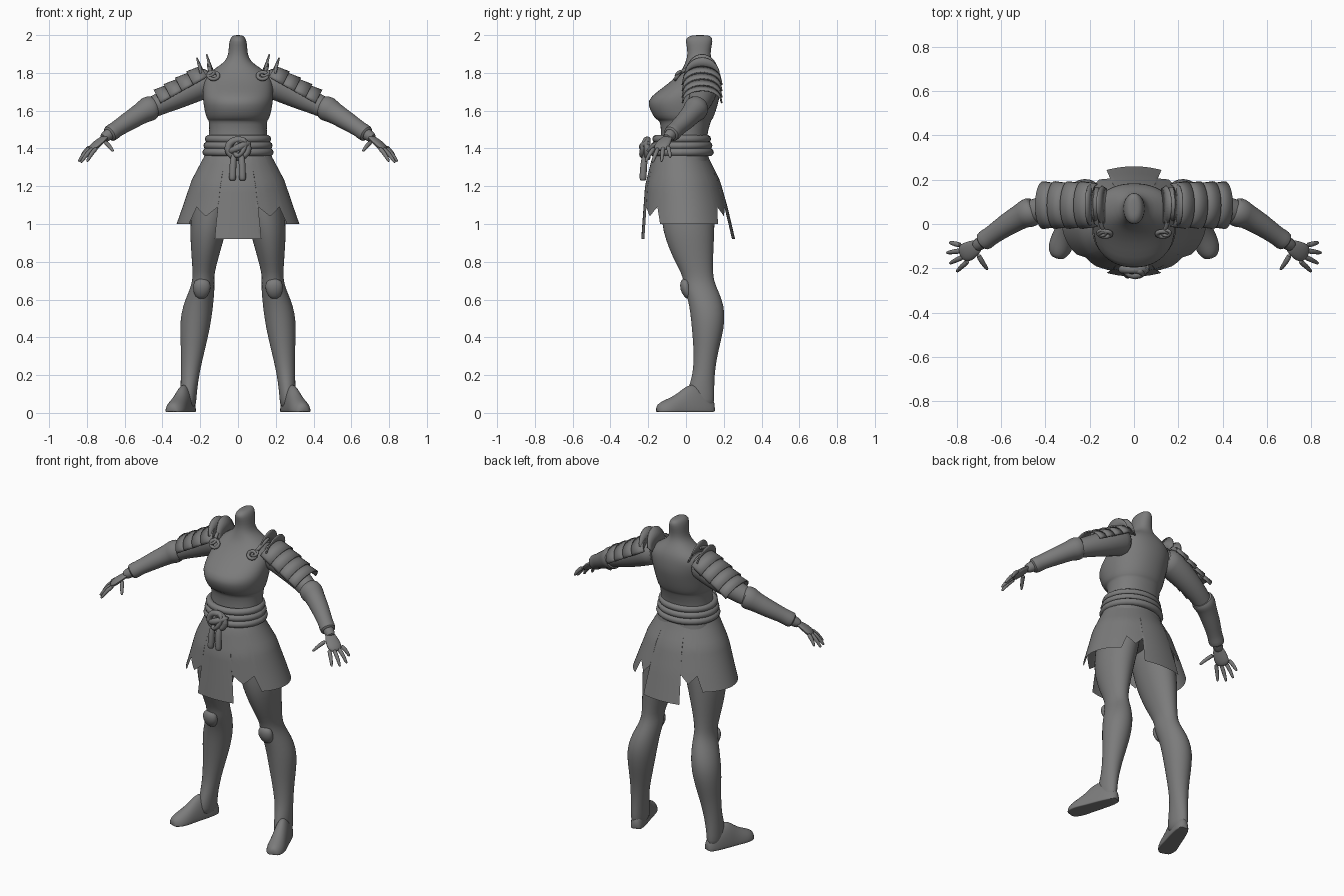
import bpy, bmesh, math
from mathutils import Vector

grey = bpy.data.materials.new("plain_grey")
grey.diffuse_color = (0.2, 0.2, 0.2, 1)


def grid(name, rings, closed=True, caps=True, subsurf=0, thick=0, angle=40):
    """Skin a list of equal-length point rings."""
    bm = bmesh.new()
    vs = [[bm.verts.new(p) for p in r] for r in rings]
    n = len(rings[0])
    for a, b in zip(vs, vs[1:]):
        for i in range(n if closed else n - 1):
            j = (i + 1) % n
            bm.faces.new((a[i], a[j], b[j], b[i]))
    if caps and closed:
        bm.faces.new(vs[0])
        bm.faces.new(vs[-1])
    bmesh.ops.recalc_face_normals(bm, faces=bm.faces)
    me = bpy.data.meshes.new(name)
    bm.to_mesh(me)
    bm.free()
    ob = bpy.data.objects.new(name, me)
    bpy.context.collection.objects.link(ob)
    me.materials.append(grey)
    bpy.context.view_layer.objects.active = ob
    ob.select_set(True)
    bpy.ops.object.shade_smooth_by_angle(angle=math.radians(angle))
    ob.select_set(False)
    if thick:
        ob.modifiers.new("thickness", 'SOLIDIFY').thickness = thick
    if subsurf:
        m = ob.modifiers.new("smooth", 'SUBSURF')
        m.levels = m.render_levels = subsurf
    return ob


def sections(name, rows, s=1, n=20, power=1.0):
    """Loft horizontal rounded sections given as (z, x0, x1, y0, y1)."""
    rings = []
    for z, x0, x1, y0, y1 in rows:
        ring = []
        for i in range(n):
            t = math.tau * i / n
            c, d = math.cos(t), math.sin(t)
            c = math.copysign(abs(c) ** power, c)
            d = math.copysign(abs(d) ** power, d)
            ring.append((s * ((x0 + x1) / 2 + (x1 - x0) / 2 * c),
                         (y0 + y1) / 2 + (y1 - y0) / 2 * d, z))
        rings.append(ring)
    return grid(name, rings, subsurf=1, angle=80)


def tube(name, pts, s=1, flat=1.0, n=12, subsurf=1):
    """Round tube through (x, y, z, radius); flat squashes it vertically."""
    ps = [Vector((s * p[0], p[1], p[2])) for p in pts]
    rings = []
    for k, p in enumerate(ps):
        d = (ps[min(k + 1, len(ps) - 1)] - ps[max(k - 1, 0)]).normalized()
        ref = Vector((0, 0, 1)) if abs(d.z) < 0.9 else Vector((0, 1, 0))
        side = d.cross(ref).normalized()
        up = side.cross(d)
        rings.append([p + pts[k][3] * (side * math.cos(math.tau * i / n)
                      + up * flat * math.sin(math.tau * i / n)) for i in range(n)])
    return grid(name, rings, subsurf=subsurf, angle=60)


def loop(name, c, rx, ry, rz, r, phase=0, n=32):
    """Closed rope ring: rx and ry across, rz lets it stand upright."""
    rings = []
    for k in range(n + 1):
        t = math.tau * k / n
        p = Vector(c) + Vector((rx * math.cos(t), ry * math.sin(t), rz * math.sin(t + phase)))
        out = Vector((rx * math.cos(t), ry * math.sin(t), rz * math.sin(t + phase))).normalized()
        tan = Vector((-rx * math.sin(t), ry * math.cos(t), rz * math.cos(t + phase))).normalized()
        nrm = tan.cross(out).normalized()
        rings.append([p + r * (out * math.cos(math.tau * i / 10)
                      + nrm * math.sin(math.tau * i / 10)) for i in range(10)])
    return grid(name, rings, caps=False)


def arc_band(name, s, a, b, span, up):
    """Curved plate between arcs a and b, each (x, y, z, half width, rise)."""
    rings = []
    for x, y, z, w, h in (a, b):
        ring = []
        for i in range(17):
            t = math.radians(-span + 2 * span * i / 16)
            ring.append((s * (x + up[0] * h * math.cos(t)), y + w * math.sin(t),
                         z + up[1] * h * math.cos(t)))
        rings.append(ring)
    return grid(name, rings, closed=False, thick=0.008)


def lerp(table, v):
    for (a, p), (b, q) in zip(table, table[1:]):
        if a <= v <= b:
            return p + (q - p) * (v - a) / (b - a)
    return table[0][1] if v < table[0][0] else table[-1][1]


# Torso with neck stump and wrapped chest
torso = [(1.12, .17, -.10, .13), (1.25, .20, -.13, .15), (1.38, .165, -.145, .11),
         (1.47, .152, -.13, .11), (1.535, .154, -.137, .13), (1.55, .157, -.145, .135),
         (1.556, .166, -.165, .143), (1.60, .178, -.19, .16), (1.655, .187, -.208, .175),
         (1.70, .187, -.155, .185), (1.75, .185, -.085, .185), (1.79, .17, -.045, .18),
         (1.825, .12, -.015, .165), (1.86, .066, -.002, .14), (1.90, .05, .01, .127),
         (1.95, .049, .002, .138), (1.98, .042, -.005, .142), (1.995, .03, .02, .13),
         (2.0, .015, .04, .11)]
sections("torso", [(z, -x, x, a, b) for z, x, a, b in torso], n=28, power=0.92)

# Skirt with stepped hem: long front and back panels, shorter side panels
hem = [(0, .92), (21, .92), (21.4, 1.09), (33, 1.04), (48, 1.09), (53, 1.0), (134, 1.0),
       (139, 1.09), (150, 1.04), (158.6, 1.09), (159, .92), (180, .92)]
half_w = [(.92, .345), (1.0, .325), (1.1, .29), (1.233, .245), (1.365, .175), (1.41, .158)]
front_y = [(.92, -.237), (1.2, -.217), (1.35, -.18), (1.41, -.145)]
back_y = [(.92, .26), (1.09, .22), (1.23, .18), (1.35, .12), (1.41, .10)]
angles = sorted(set([h[0] for h in hem] + list(range(0, 181, 6))))
angles += [360 - a for a in reversed(angles[1:-1])]
rows = []
for k in range(15):
    ring = []
    for a in angles:
        z = 1.41 + (lerp(hem, min(a, 360 - a)) - 1.41) * k / 14
        t = math.radians(a)
        f, b = lerp(front_y, z), lerp(back_y, z)
        ring.append((lerp(half_w, z) * math.sin(t),
                     (f + b) / 2 - (b - f) / 2 * math.cos(t), z))
    rows.append(ring)
grid("skirt", rows, caps=False)

# Rope belt, front knot and hanging tails
for z, w in ((1.45, .155), (1.415, .162), (1.38, .168)):
    loop("belt_coil", (0, -.023, z), w, .135 + (1.45 - z) * .2, 0, .021)
loop("knot_ring", (0, -.205, 1.40), .052, 0, .045, .019)
loop("knot_cross", (.01, -.222, 1.405), .026, .012, .042, .014, 0.5)
tube("knot_wrap", [(-.06, -.19, 1.375, .012), (-.02, -.235, 1.395, .02),
                   (.03, -.235, 1.42, .02), (.07, -.185, 1.43, .012)])
for x in (-.027, .022):
    tube("belt_tail", [(x * .5, -.205, 1.39, .015), (x, -.222, 1.34, .018),
                       (x, -.226, 1.28, .019), (x * 1.1, -.228, 1.235, .02),
                       (x * 1.1, -.228, 1.23, .012)])

leg = [(1.25, .01, .20, -.12, .14), (1.15, .012, .235, -.14, .16), (1.0, .05, .255, -.13, .152),
       (.92, .075, .253, -.11, .15), (.83, .10, .247, -.075, .145), (.74, .125, .24, -.025, .143),
       (.70, .125, .243, -.015, .15), (.66, .123, .253, -.01, .165), (.60, .128, .28, .01, .192),
       (.53, .135, .302, .022, .207), (.45, .148, .308, .03, .202), (.36, .168, .304, .038, .18),
       (.28, .188, .302, .04, .162), (.20, .205, .303, .035, .152), (.13, .215, .305, .01, .15),
       (.07, .22, .305, 0, .15), (.02, .225, .30, .01, .145)]
foot = [(-.02, .025, .05), (.02, .04, .10), (.09, .047, .15), (.14, .049, .14), (.18, .051, .105),
        (.22, .056, .08), (.26, .055, .062), (.29, .043, .048), (.31, .022, .03)]
arm = [(.13, .09, 1.75, .075), (.19, .09, 1.745, .085), (.27, .09, 1.705, .078),
       (.36, .08, 1.66, .066), (.45, .06, 1.62, .056), (.54, .02, 1.57, .048),
       (.63, -.045, 1.51, .04), (.69, -.085, 1.47, .03), (.72, -.105, 1.45, .028)]
bracer = [(.445, .062, 1.622, .05), (.448, .06, 1.622, .066), (.485, .047, 1.603, .069),
          (.50, .04, 1.594, .058), (.57, 0, 1.55, .053), (.64, -.05, 1.505, .043),
          (.66, -.064, 1.49, .046), (.682, -.08, 1.475, .046), (.685, -.082, 1.473, .03)]
fingers = {"index_finger": ((.745, -.165, 1.405), (.80, -.215, 1.33)),
           "middle_finger": ((.762, -.145, 1.405), (.832, -.178, 1.325)),
           "ring_finger": ((.774, -.12, 1.408), (.845, -.13, 1.33)),
           "little_finger": ((.778, -.096, 1.412), (.832, -.083, 1.352)),
           "thumb": ((.705, -.135, 1.435), (.66, -.207, 1.385))}

for s in (1, -1):
    # Leg, knee pad and turned-out foot
    sections("leg", leg, s)
    tube("knee_pad", [(.19, .0, .71, .02), (.19, -.004, .695, .045), (.192, -.002, .66, .05),
                      (.195, .012, .625, .04), (.197, .02, .605, .02)], s, flat=.65)
    rings = []
    for u, w, h in foot:
        cx, cy = .252 + .316 * u, .135 - .94 * u
        ring = []
        for i in range(16):
            t = math.tau * i / 16
            q = w * math.cos(t)
            z = h * math.sin(t) if math.sin(t) > 0 else 0
            ring.append((s * (cx + .949 * q), cy + .316 * q, .008 + max(z, 0)
                         if math.sin(t) > -.3 else .004))
        rings.append(ring)
    grid("foot", rings, subsurf=1, angle=80)

    # Arm, bracer and hand
    tube("arm", arm, s, n=16)
    tube("bracer", bracer, s, n=16)
    tube("palm", [(.695, -.09, 1.465, .026), (.72, -.107, 1.447, .038),
                  (.75, -.125, 1.42, .047), (.772, -.135, 1.40, .042),
                  (.782, -.14, 1.392, .02)], s, flat=.42)
    for name, (a, b) in fingers.items():
        a, b = Vector(a), Vector(b)
        m = a.lerp(b, .5) + Vector((.003, 0, .008))
        tube(name, [(*a, .014), (*m, .0125), (*a.lerp(b, .93), .009), (*b, .004)], s, n=8)

    # Overlapping shoulder plates
    for i in range(4):
        f, g = i / 4, min((i + 1.2) / 4, 1.02)
        a = (.165 + .24 * f, .085, 1.78 - .135 * f, .098, .066)
        b = (.165 + .24 * g, .085, 1.78 - .135 * g, .108, .078)
        arc_band("shoulder_plate", s, a, b, 92, (.47, .88))

    # Upright collar fins and tied rosettes
    arc_band("inner_fin", s, (.12, .085, 1.775, .075, .03), (.14, .085, 1.785, .09, .115), 80, (.2, 1))
    arc_band("outer_fin", s, (.175, .085, 1.775, .08, .04), (.195, .085, 1.785, .095, .098), 80, (.2, 1))
    loop("rosette", (s * .13, -.045, 1.785), .026, .012, .018, .010, 0, 20)
    loop("rosette_loop", (s * .145, -.04, 1.795), .018, .012, .012, .008, 0.6, 20)
    tube("shoulder_cord", [(.13, -.04, 1.79, .009), (.15, -.01, 1.815, .012),
                           (.155, .04, 1.84, .012), (.155, .09, 1.85, .01)], s, n=8)
